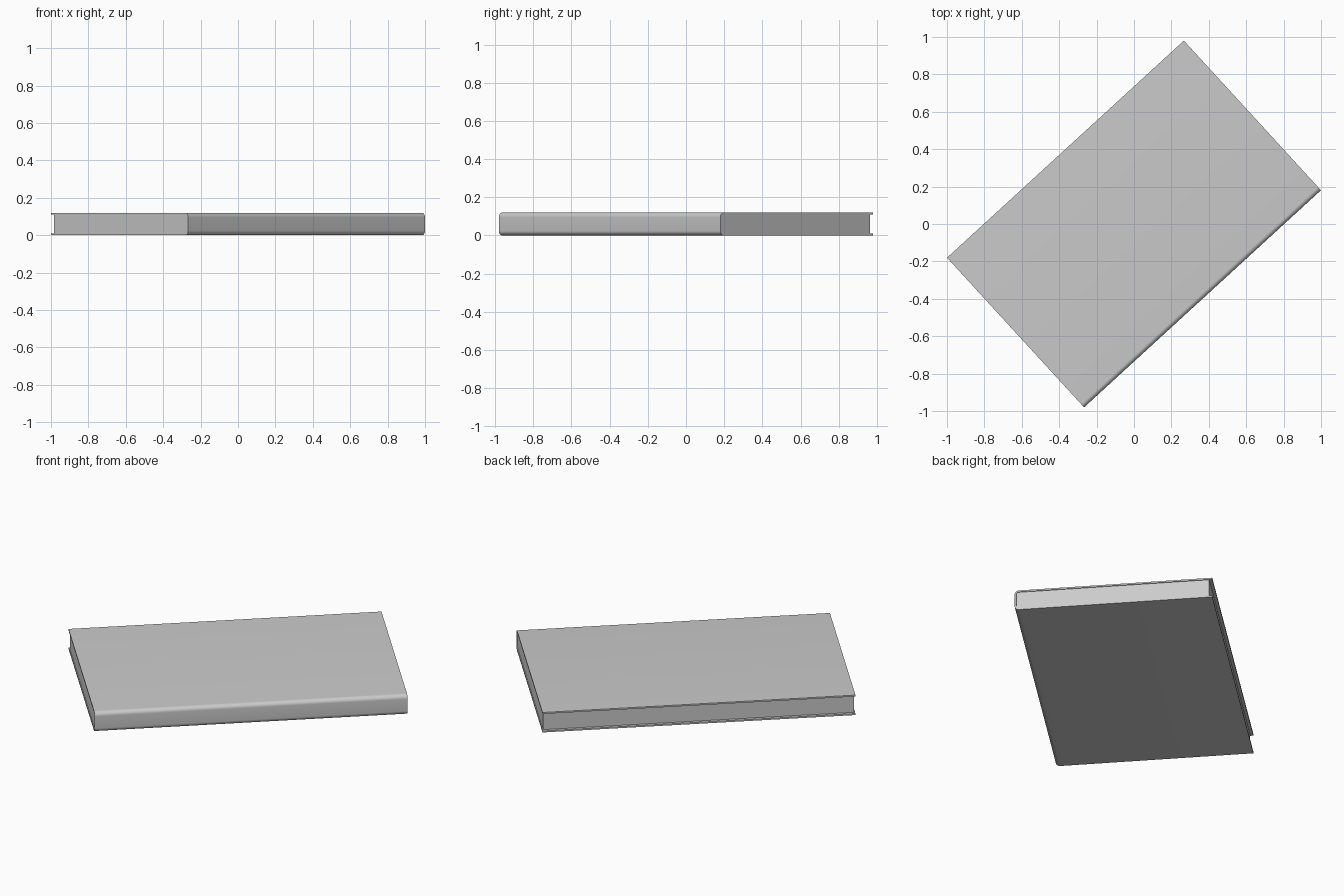
import bpy, bmesh
from math import sin, cos, pi, radians

if "Cube" in bpy.data.objects:
    bpy.data.objects.remove(bpy.data.objects["Cube"])

LENGTH, WIDTH, HEIGHT = 1.718, 1.085, 0.12
THICK, RADIUS = 0.009, 0.024
ANGLE = radians(42.5)


def spine_profile(inset, fore_edge, steps=8):
    """(y, z) points: bottom fore edge, round the spine, top fore edge."""
    r = RADIUS - inset
    y = -WIDTH / 2 + RADIUS
    pts = [(fore_edge, inset)]
    for centre_z, start in ((RADIUS, -pi / 2), (HEIGHT - RADIUS, -pi)):
        for i in range(steps + 1):
            a = start - (pi / 2) * i / steps
            pts.append((y + r * cos(a), centre_z + r * sin(a)))
    pts.append((fore_edge, HEIGHT - inset))
    return pts


def extrude_profile(name, pts, length):
    """Extrude a closed (y, z) outline along the length of the book."""
    bm = bmesh.new()
    face = bm.faces.new([bm.verts.new((-length / 2, y, z)) for y, z in pts])
    geom = bmesh.ops.extrude_face_region(bm, geom=[face])["geom"]
    verts = [v for v in geom if isinstance(v, bmesh.types.BMVert)]
    bmesh.ops.translate(bm, verts=verts, vec=(length, 0, 0))
    bmesh.ops.recalc_face_normals(bm, faces=bm.faces)
    mesh = bpy.data.meshes.new(name)
    bm.to_mesh(mesh)
    bm.free()
    obj = bpy.data.objects.new(name, mesh)
    bpy.context.collection.objects.link(obj)
    obj.rotation_euler.z = ANGLE
    bpy.ops.object.select_all(action='DESELECT')
    obj.select_set(True)
    bpy.context.view_layer.objects.active = obj
    bpy.ops.object.shade_smooth_by_angle(angle=radians(30))
    return obj


# Cover: two boards joined by a rounded spine
outer = spine_profile(0, WIDTH / 2)
inner = spine_profile(THICK, WIDTH / 2)
extrude_profile("cover", outer + inner[::-1], LENGTH)

# Page block: fills the cover, set back from the board edges
pages = spine_profile(THICK - 0.001, WIDTH / 2 - 0.017)
extrude_profile("page_block", pages, LENGTH - 0.01)
